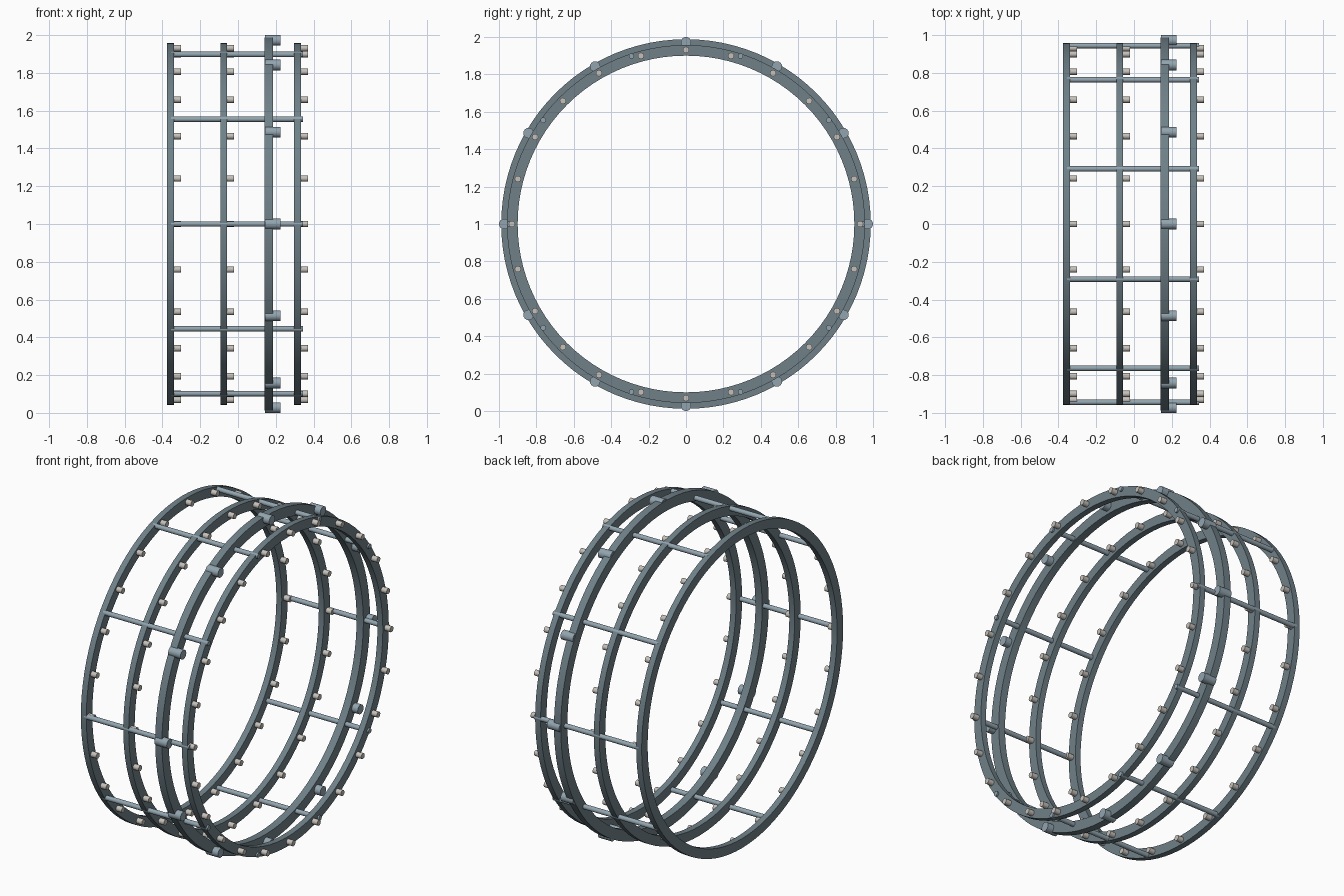
import bpy, bmesh, math
from mathutils import Matrix, Vector

if "Cube" in bpy.data.objects:
    bpy.data.objects.remove(bpy.data.objects["Cube"])

CENTRE_Z = 1.0


def material(name, rgb):
    m = bpy.data.materials.new(name)
    m.diffuse_color = (*rgb, 1)
    m.use_nodes = True
    m.node_tree.nodes["Principled BSDF"].inputs["Base Color"].default_value = m.diffuse_color
    return m


SLATE = material("slate_grey", (0.16, 0.22, 0.25))
STEEL = material("blue_steel", (0.29, 0.375, 0.43))
PALE = material("pale_metal", (0.56, 0.53, 0.49))


def finish(bm, name, mat):
    bmesh.ops.recalc_face_normals(bm, faces=bm.faces)
    mesh = bpy.data.meshes.new(name)
    bm.to_mesh(mesh)
    bm.free()
    mesh.materials.append(mat)
    obj = bpy.data.objects.new(name, mesh)
    bpy.context.collection.objects.link(obj)
    bpy.ops.object.select_all(action='DESELECT')
    obj.select_set(True)
    bpy.context.view_layer.objects.active = obj
    bpy.ops.object.shade_smooth_by_angle(angle=math.radians(35))


def ring(name, x0, x1, inner, outer, segments=96):
    """Rectangular profile spun around the x axis."""
    bm = bmesh.new()
    profile = [(x0, inner), (x1, inner), (x1, outer), (x0, outer)]
    loops = []
    for i in range(segments):
        a = math.tau * i / segments
        loops.append([bm.verts.new((x, r * math.cos(a), CENTRE_Z + r * math.sin(a)))
                      for x, r in profile])
    for i in range(segments):
        p, q = loops[i], loops[(i + 1) % segments]
        for j in range(4):
            k = (j + 1) % 4
            bm.faces.new((p[j], p[k], q[k], q[j]))
    finish(bm, name, SLATE)


def pegs(name, count, radius, x0, x1, circle, mat, sides=16):
    """Cylinders along x, evenly spaced around a circle."""
    bm = bmesh.new()
    for i in range(count):
        a = math.tau * i / count
        place = Matrix.Translation(Vector(((x0 + x1) / 2, circle * math.cos(a),
                                           CENTRE_Z + circle * math.sin(a))))
        bmesh.ops.create_cone(bm, cap_ends=True, segments=sides, radius1=radius,
                              radius2=radius, depth=x1 - x0,
                              matrix=place @ Matrix.Rotation(math.pi / 2, 4, 'Y'))
    finish(bm, name, mat)


# Three slim rings, each with a circle of small studs on its right face
for label, x in (("left", -0.357), ("middle", -0.075), ("right", 0.315)):
    ring(label + "_ring", x - 0.018, x + 0.018, 0.90, 0.957)
    pegs(label + "_ring_studs", 24, 0.017, x + 0.010, x + 0.055, 0.931, PALE)

# Larger ring with heavy lugs
ring("large_ring", 0.141, 0.186, 0.925, 0.988)
pegs("large_ring_lugs", 12, 0.028, 0.144, 0.226, 0.972, STEEL)

# Long tie rods joining the rings
pegs("tie_rods", 10, 0.0145, -0.355, 0.343, 0.944, STEEL)
